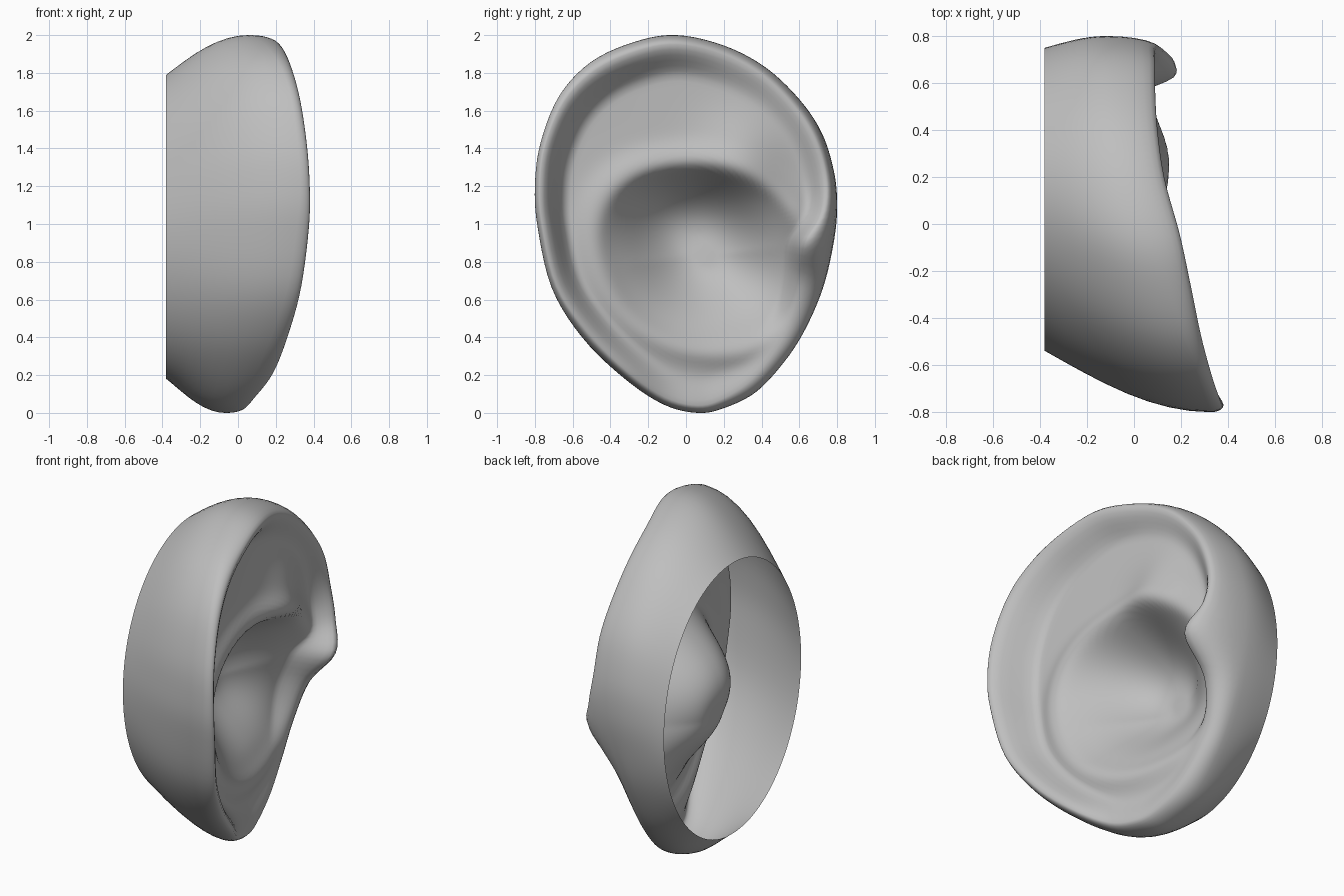
import bpy
import bmesh
from math import atan2, cos, sin, pi, exp, hypot

cube = bpy.data.objects.get("Cube")
if cube:
    bpy.data.objects.remove(cube, do_unlink=True)

# Rim control rows: outline y, outline z, crest x, crest inset
RIM = [
    (-.05, 2.0, .195, .05), (.2, 1.945, .13, .05), (.42, 1.83, .1, .05),
    (.6, 1.66, .09, .05), (.72, 1.48, .09, .05), (.785, 1.27, .09, .05),
    (.8, 1.08, .125, .07), (.78, .89, .18, .14), (.725, .66, .02, .12),
    (.63, .44, -.04, .09), (.52, .27, -.04, .08), (.37, .11, -.02, .07),
    (.2, .025, .01, .05), (.06, 0, .04, .04), (-.12, .045, .085, .04),
    (-.33, .185, .19, .04), (-.55, .4, .27, .04), (-.71, .66, .335, .03),
    (-.785, .98, .375, .03), (-.8, 1.2, .38, .03), (-.77, 1.43, .365, .03),
    (-.67, 1.68, .33, .04), (-.5, 1.86, .285, .05), (-.27, 1.965, .24, .05),
]
STEPS = 5
BACK_X = -.38
MID_Y, MID_Z = .05, .95


def smooth(a, b, v):
    t = min(1, max(0, (v - a) / (b - a)))
    return t * t * (3 - 2 * t)


def hill(y, z, cy, cz, size):
    return exp(-((y - cy) ** 2 + (z - cz) ** 2) / size ** 2)


def closed_spline(rows, steps):
    """Closed Catmull-Rom interpolation of every column."""
    n, out = len(rows), []
    for i in range(n):
        group = [rows[(i + k) % n] for k in (-1, 0, 1, 2)]
        for s in range(steps):
            t = s / steps
            out.append([b + .5 * t * (c - a + t * (2 * a - 5 * b + 4 * c - d
                        + t * (3 * (b - c) + d - a)))
                        for a, b, c, d in zip(*group)])
    return out


def inner_height(y, z):
    """Depth of the skin inside the rim: hollow, ridge and deep bowl."""
    up, side = z - .83, y - .1
    dy, dz = (side + .3 * up) / .51, (up - .1 * side) / .46
    q = (abs(dy) ** 2.2 + abs(dz) ** 2.2) ** (1 / 2.2)
    start = .1 + .4 * max(0, dz)
    depth = .29 + .3 * up - .15 * side
    h = .08 - .1 * y - smooth(1.1, .5, z) * (.06 + .12 * y)
    h -= depth * (1 - smooth(start, 1.1, q))
    h += .035 * exp(-((q - 1.15) / .16) ** 2)
    h += .065 * hill(y, z, .3, 1.36, .22)
    return h


def profile(row):
    """Points from the open back, over the rim and into the centre."""
    y, z, crest, inset = row
    pts = []
    # outer wall, from the oval back opening to the widest outline
    a = atan2(z - 1, y / .8)
    by, bz = .105 + .645 * cos(a), .985 + .805 * sin(a)
    wide = -.275 * y + .156 * y * y + .04 * (z - 1)
    wide = min(wide, crest - .05)
    for k in range(8):
        t = k / 8
        f = sin(t * pi / 2)
        pts.append((BACK_X + (wide - BACK_X) * t, by + (y - by) * f, bz + (z - bz) * f))
    # rounded shoulder up to the crest
    length = hypot(MID_Y - y, MID_Z - z)
    ny, nz = (MID_Y - y) / length, (MID_Z - z) / length
    for k in range(7):
        s = k / 6 * pi / 2
        r = inset * (1 - cos(s))
        pts.append((wide + (crest - wide) * sin(s), y + ny * r, z + nz * r))
    # skin inside the rim
    cy, cz = pts[-1][1:]
    for k in range(1, 36):
        f = 1 - k / 36
        py, pz = MID_Y + (cy - MID_Y) * f, MID_Z + (cz - MID_Z) * f
        w = smooth(0, .18, 1 - f)
        pts.append((crest * (1 - w) + inner_height(py, pz) * w, py, pz))
    return pts


# Ear shell: neighbouring profiles joined into one skin
bm = bmesh.new()
columns = [[bm.verts.new(p) for p in profile(r)] for r in closed_spline(RIM, STEPS)]
centre = bm.verts.new((inner_height(MID_Y, MID_Z), MID_Y, MID_Z))
for left, right in zip(columns, columns[1:] + columns[:1]):
    for k in range(len(left) - 1):
        bm.faces.new((left[k], right[k], right[k + 1], left[k + 1]))
    bm.faces.new((left[-1], right[-1], centre))
bmesh.ops.recalc_face_normals(bm, faces=bm.faces)
# make the inside of the bowl face outward to +x
if centre.link_faces[0].normal.x < 0:
    bmesh.ops.reverse_faces(bm, faces=bm.faces)
for face in bm.faces:
    face.smooth = True

mesh = bpy.data.meshes.new("ear_shell")
bm.to_mesh(mesh)
bm.free()
ear = bpy.data.objects.new("ear_shell", mesh)
bpy.context.collection.objects.link(ear)

# Plain grey
grey = bpy.data.materials.new("plain_grey")
grey.use_nodes = True
colour = (.52, .52, .52, 1)
grey.diffuse_color = colour
grey.node_tree.nodes["Principled BSDF"].inputs["Base Color"].default_value = colour
mesh.materials.append(grey)
